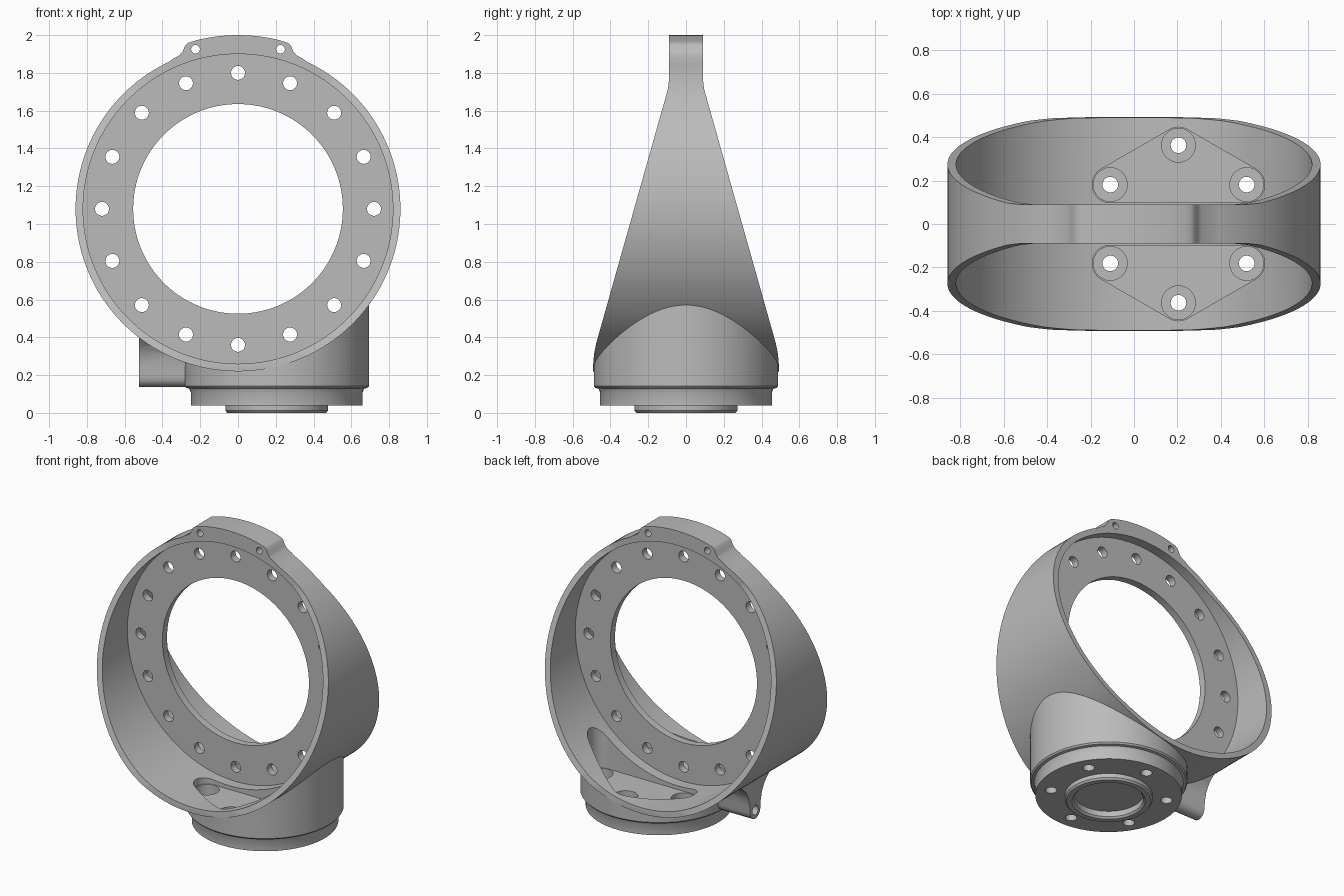
import bpy, bmesh
from math import sin, cos, pi, radians
from mathutils import Vector
from mathutils.geometry import convex_hull_2d

old = bpy.data.objects.get("Cube")
if old:
    bpy.data.objects.remove(old, do_unlink=True)

RING_Z = 1.08      # ring centre height
STEM_X = 0.205     # stem centre offset


def circle(cx, cy, r, n=32):
    return [(cx + r * cos(2 * pi * i / n), cy + r * sin(2 * pi * i / n)) for i in range(n)]


def polar(count, r, cx, cy, start=0.0):
    return [(cx + r * cos(start + 2 * pi * i / count),
             cy + r * sin(start + 2 * pi * i / count)) for i in range(count)]


def hull(points):
    return [points[i] for i in convex_hull_2d([Vector(p) for p in points])]


def finish(name, bm):
    bmesh.ops.recalc_face_normals(bm, faces=bm.faces)
    mesh = bpy.data.meshes.new(name)
    bm.to_mesh(mesh)
    bm.free()
    obj = bpy.data.objects.new(name, mesh)
    bpy.context.collection.objects.link(obj)
    return obj


def skin(bm, loops):
    """Close a stack of vertex loops into a solid."""
    n = len(loops[0])
    for a, b in zip(loops, loops[1:]):
        for i in range(n):
            bm.faces.new((a[i], a[(i + 1) % n], b[(i + 1) % n], b[i]))
    bm.faces.new(loops[0])
    bm.faces.new(loops[-1])


def prisms(name, axis, outlines, lo, hi):
    """Extrude outlines along an axis into one object."""
    place = {"x": lambda u, v, t: (t, u, v),
             "y": lambda u, v, t: (u, t, v),
             "z": lambda u, v, t: (u, v, t)}[axis]
    bm = bmesh.new()
    for outline in outlines:
        skin(bm, [[bm.verts.new(place(u, v, t)) for u, v in outline] for t in (lo, hi)])
    return finish(name, bm)


def lathe(name, cx, profile, n=96):
    bm = bmesh.new()
    skin(bm, [[bm.verts.new((x, y, z)) for x, y in circle(cx, 0, r, n)] for r, z in profile])
    return finish(name, bm)


def boolean(target, other, operation):
    mod = target.modifiers.new(operation, "BOOLEAN")
    mod.operation = operation
    mod.solver = "EXACT"
    mod.object = other
    bpy.context.view_layer.update()
    bpy.context.view_layer.objects.active = target
    bpy.ops.object.modifier_apply(modifier=mod.name)
    bpy.data.objects.remove(other, do_unlink=True)


def mirrored(half):
    return half + [(-u, v) for u, v in reversed(half)]


# Ring blank with the raised crown and its two ears
body = prisms("ring_bracket", "y", [circle(0, RING_Z, 0.86, 160)], -0.6, 0.6)
crown_half = [(0.30, 1.865), (0.38, 1.845), (0.345, 1.874), (0.31, 1.893), (0.292, 1.915),
              (0.28, 1.945), (0.262, 1.96), (0.235, 1.968)]
crown_half += [(0.92 * sin(radians(a)), RING_Z + 0.92 * cos(radians(a))) for a in (13, 10, 7, 4, 1)]
boolean(body, prisms("crown", "y", [mirrored(crown_half)], -0.5, 0.5), "UNION")

# Wedge side profile, narrow at the top and wide at the bottom
side_half = [(0.492, 0.1), (0.492, 0.25), (0.487, 0.31), (0.475, 0.37), (0.097, 1.71),
             (0.09, 1.76), (0.09, 2.2)]
boolean(body, prisms("side_profile", "x", [mirrored(side_half)], -1.1, 1.1), "INTERSECT")

# Turned stem with stepped flange, spigot and underside recess
stem = lathe("stem", STEM_X, [
    (0.215, 0.05), (0.215, 0.012), (0.227, 0), (0.262, 0), (0.272, 0.012), (0.272, 0.04),
    (0.455, 0.04), (0.455, 0.11), (0.463, 0.128), (0.48, 0.132), (0.488, 0.142), (0.488, 0.7)])
boolean(body, stem, "UNION")

# Side nozzle, round below and flaring up into the ring
nozzle_half = [(0.055 * sin(radians(a)), 0.192 - 0.055 * cos(radians(a))) for a in (8, 25, 45, 65, 90)]
nozzle_half += [(0.058, 0.24), (0.072, 0.3), (0.1, 0.35), (0.15, 0.4), (0.2, 0.43)]
boolean(body, prisms("nozzle", "x", [mirrored(nozzle_half)], -0.525, 0.1), "UNION")

# Front and back recesses leave a thin web in the ring
for side in (-1, 1):
    lo, hi = sorted((side * 0.025, side * 0.8))
    boolean(body, prisms("recess", "y", [circle(0, RING_Z, 0.82, 160)], lo, hi), "DIFFERENCE")

# Central bore, web bolt holes and ear holes
boolean(body, prisms("bore", "y", [circle(0, RING_Z, 0.555, 128)], -0.7, 0.7), "DIFFERENCE")
holes = [circle(x, z, 0.037, 24) for x, z in polar(16, 0.72, 0, RING_Z)]
holes += [circle(s * 0.225, 1.925, 0.023, 20) for s in (-1, 1)]
boolean(body, prisms("ring_holes", "y", holes, -0.7, 0.7), "DIFFERENCE")

# Triangular bolt pockets, counterbores and through holes in the stem
bolts = polar(6, 0.363, STEM_X, 0, radians(30))
pockets = [hull([p for x, y in trio for p in circle(x, y, 0.083, 40)])
           for trio in (bolts[:3], bolts[3:])]
boolean(body, prisms("pockets", "z", pockets, 0.235, 0.9), "DIFFERENCE")
boolean(body, prisms("counterbores", "z", [circle(x, y, 0.078) for x, y in bolts], 0.15, 0.3), "DIFFERENCE")
boolean(body, prisms("bolt_holes", "z", [circle(x, y, 0.036, 24) for x, y in bolts], -0.1, 0.25), "DIFFERENCE")

# Nozzle hole
boolean(body, prisms("nozzle_hole", "x", [circle(0, 0.195, 0.032, 24)], -0.7, -0.2), "DIFFERENCE")

# Grey finish and shading
grey = bpy.data.materials.new("plain_grey")
grey.use_nodes = True
colour = (0.5, 0.5, 0.5, 1)
grey.diffuse_color = colour
grey.node_tree.nodes["Principled BSDF"].inputs["Base Color"].default_value = colour
body.data.materials.clear()
body.data.materials.append(grey)
for poly in body.data.polygons:
    poly.material_index = 0
bpy.ops.object.select_all(action="DESELECT")
body.select_set(True)
bpy.context.view_layer.objects.active = body
bpy.ops.object.shade_smooth_by_angle(angle=radians(30))
